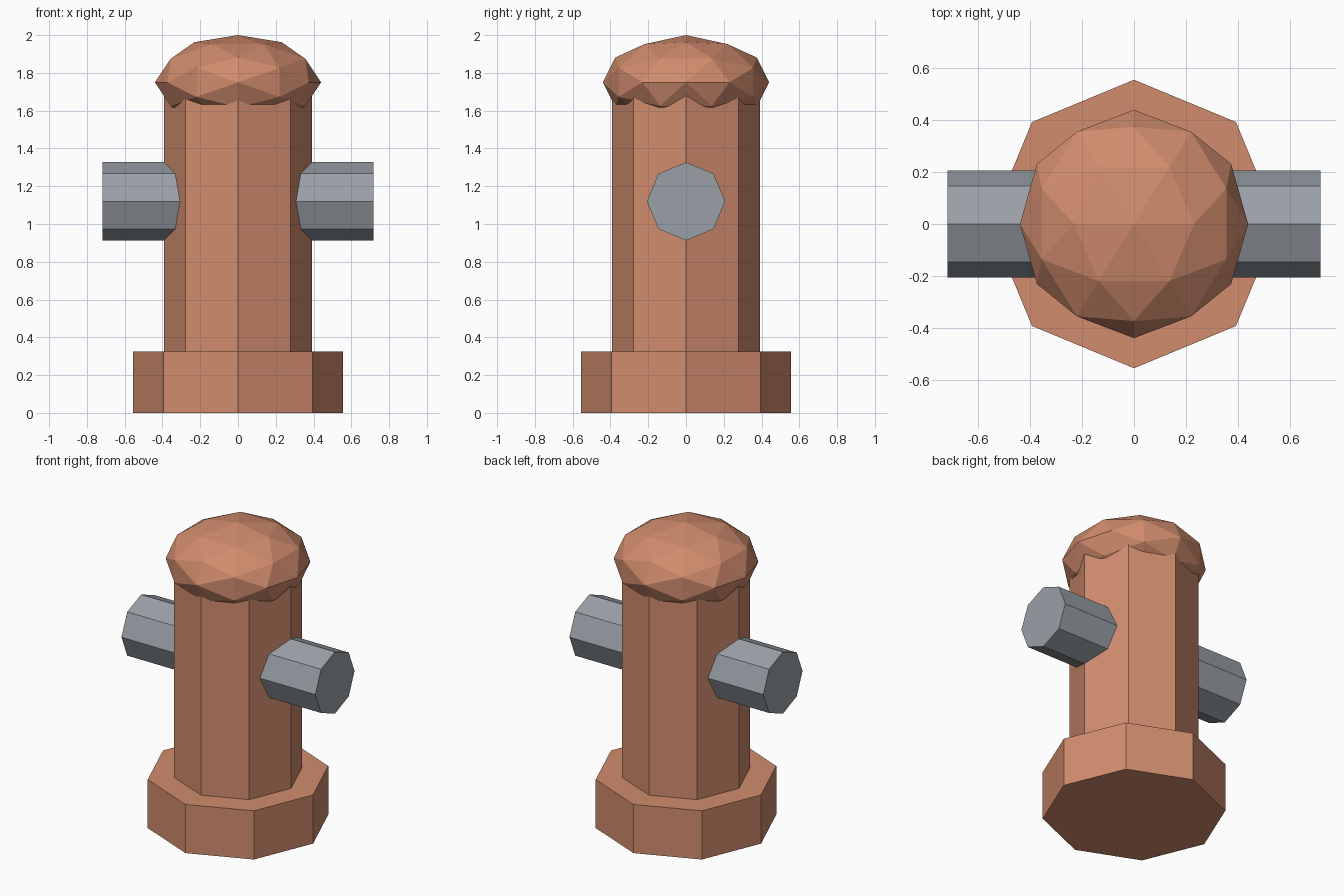
import bpy, bmesh, math
from mathutils import Matrix, Vector

if "Cube" in bpy.data.objects:
    bpy.data.objects.remove(bpy.data.objects["Cube"])


def srgb(*rgb):
    return tuple(((c / 255 + 0.055) / 1.055) ** 2.4 for c in rgb) + (1.0,)


def material(name, *rgb):
    mat = bpy.data.materials.new(name)
    mat.diffuse_color = srgb(*rgb)
    mat.use_nodes = True
    mat.node_tree.nodes["Principled BSDF"].inputs["Base Color"].default_value = mat.diffuse_color
    return mat


terracotta = material("terracotta", 208, 140, 109)
steel = material("steel_grey", 153, 160, 167)


def add_object(name, bm, mat):
    bmesh.ops.recalc_face_normals(bm, faces=bm.faces)
    mesh = bpy.data.meshes.new(name)
    bm.to_mesh(mesh)
    bm.free()
    mesh.materials.append(mat)
    obj = bpy.data.objects.new(name, mesh)
    bpy.context.collection.objects.link(obj)
    return obj


def octagon_prism(name, radius, start, end, mat):
    """Eight-sided prism from start to end, with corners on the axes."""
    start, end = Vector(start), Vector(end)
    axis = end - start
    rot = Matrix.Rotation(math.pi / 2, 4, 'Y') if abs(axis.x) > 0 else Matrix()
    bm = bmesh.new()
    bmesh.ops.create_cone(bm, cap_ends=True, segments=8, radius1=radius,
                          radius2=radius, depth=axis.length,
                          matrix=Matrix.Translation((start + end) / 2) @ rot)
    return add_object(name, bm, mat)


# Foot, barrel and the side outlets
octagon_prism("base", 0.556, (0, 0, 0), (0, 0, 0.326), terracotta)
octagon_prism("barrel", 0.393, (0, 0, 0.3), (0, 0, 1.75), terracotta)
octagon_prism("side_outlets", 0.207, (-0.718, 0, 1.12), (0.718, 0, 1.12), steel)

# Faceted cap: icosahedron with its two-fold axes upright, subdivided, flattened
phi = (1 + math.sqrt(5)) / 2
bm = bmesh.new()
for a in (-1, 1):
    for b in (-phi, phi):
        for co in ((b, a, 0), (a, 0, b), (0, b, a)):
            bm.verts.new(co)
bmesh.ops.convex_hull(bm, input=bm.verts)
bmesh.ops.subdivide_edges(bm, edges=bm.edges[:], cuts=1, use_grid_fill=True)
for v in bm.verts:
    n = v.co.normalized()
    v.co = (n.x * 0.44, n.y * 0.44, 1.75 + n.z * 0.25)
add_object("cap", bm, terracotta)
